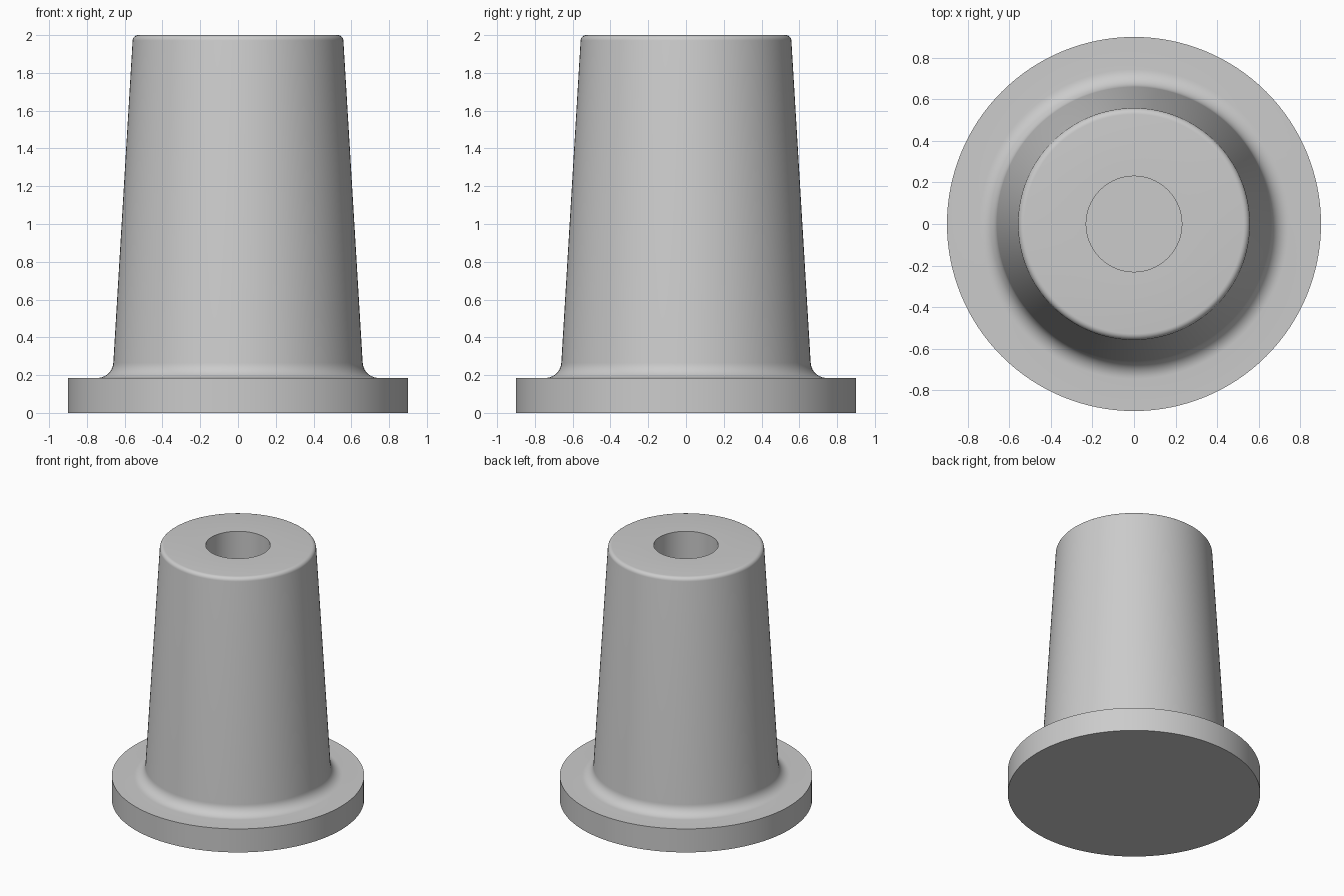
import bpy
import bmesh
from math import cos, sin, radians, tau
from mathutils import Vector

cube = bpy.data.objects.get("Cube")
if cube:
    bpy.data.objects.remove(cube, do_unlink=True)

SEGMENTS = 128
TAPER = 3.4  # wall draft in degrees


def arc(cx, cz, radius, start, end, steps):
    """Points of an arc in the x-z plane, angles in degrees."""
    angles = [radians(start + (end - start) * i / steps) for i in range(steps + 1)]
    return [(cx + radius * cos(a), cz + radius * sin(a)) for a in angles]


grey = bpy.data.materials.new("plain_grey")
grey.use_nodes = True
colour = (0.6, 0.6, 0.6, 1)
grey.diffuse_color = colour
grey.node_tree.nodes["Principled BSDF"].inputs["Base Color"].default_value = colour

# Half section: base, flange, fillet, tapered wall, rounded rim, blind bore
profile = [(0, 0), (0.9, 0), (0.9, 0.185)]
profile += arc(0.745, 0.27, 0.085, 270, 180 + TAPER, 10)
profile += arc(0.528, 1.97, 0.03, TAPER, 90, 6)
profile += [(0.23, 2), (0.23, 0.3), (0, 0.3)]

# Revolve the section around the z axis
bm = bmesh.new()
verts = [bm.verts.new((x, 0, z)) for x, z in profile]
edges = [bm.edges.new(pair) for pair in zip(verts, verts[1:])]
bmesh.ops.spin(bm, geom=verts + edges, cent=Vector(), axis=Vector((0, 0, 1)),
               angle=tau, steps=SEGMENTS, use_merge=True)
bmesh.ops.remove_doubles(bm, verts=bm.verts, dist=0.0001)
bmesh.ops.recalc_face_normals(bm, faces=bm.faces)

mesh = bpy.data.meshes.new("flanged_bushing")
bm.to_mesh(mesh)
bm.free()
mesh.materials.append(grey)
bushing = bpy.data.objects.new("flanged_bushing", mesh)
bpy.context.collection.objects.link(bushing)

# Smooth the round surfaces, keep the rims sharp
bpy.context.view_layer.objects.active = bushing
bushing.select_set(True)
bpy.ops.object.shade_smooth_by_angle(angle=radians(30))
